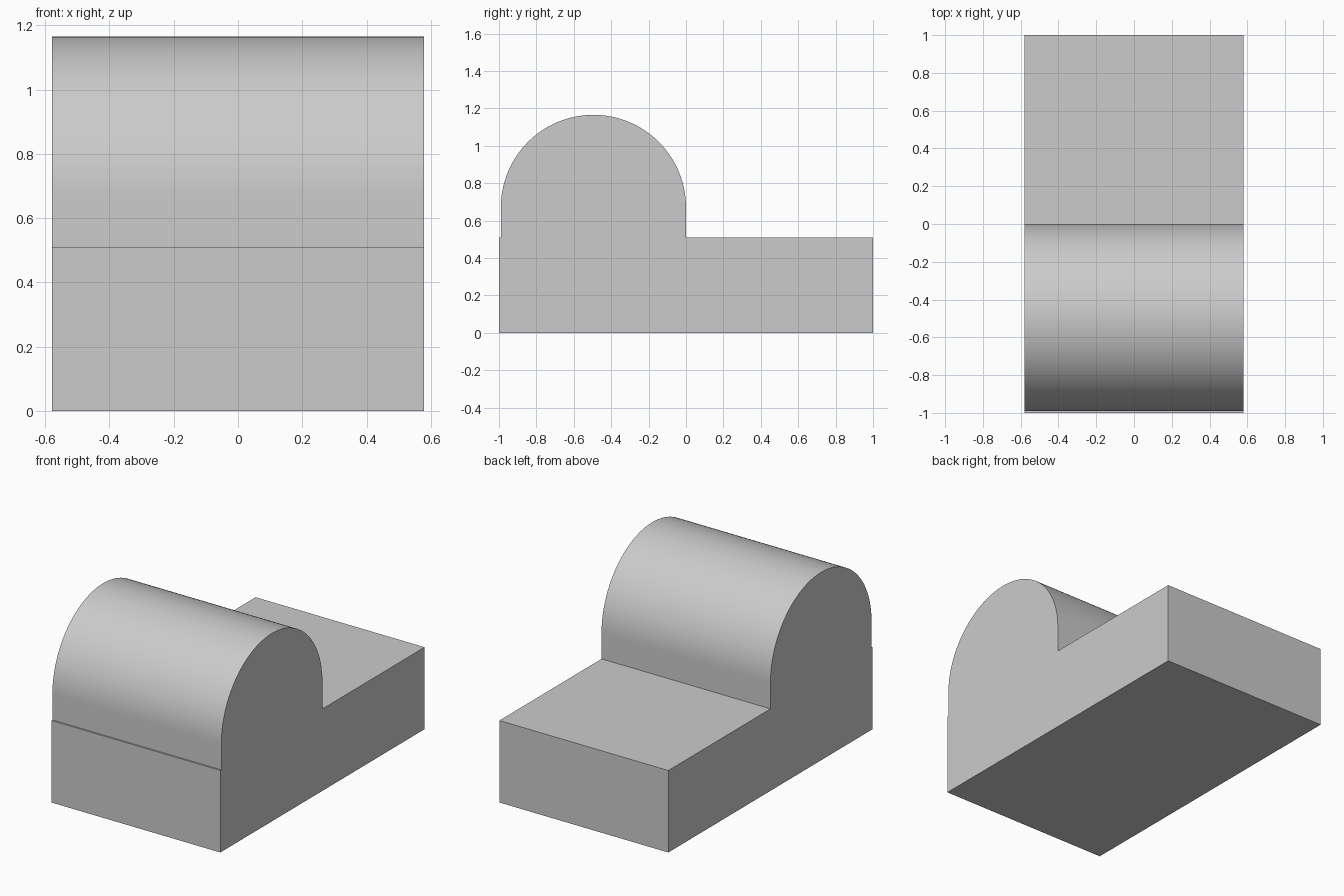
import bpy, bmesh, math

if "Cube" in bpy.data.objects:
    bpy.data.objects.remove(bpy.data.objects["Cube"])

HALF_W = 0.579   # half width in x
BASE_H = 0.508   # height of the base block


def extrude_profile(name, profile):
    """Extrude a closed (y, z) profile across the full width in x."""
    bm = bmesh.new()
    face = bm.faces.new([bm.verts.new((-HALF_W, y, z)) for y, z in profile])
    ext = bmesh.ops.extrude_face_region(bm, geom=[face])
    verts = [g for g in ext["geom"] if isinstance(g, bmesh.types.BMVert)]
    bmesh.ops.translate(bm, verts=verts, vec=(2 * HALF_W, 0, 0))
    bmesh.ops.recalc_face_normals(bm, faces=bm.faces[:])
    mesh = bpy.data.meshes.new(name)
    bm.to_mesh(mesh)
    bm.free()
    obj = bpy.data.objects.new(name, mesh)
    bpy.context.collection.objects.link(obj)
    return obj


# Flat base block
extrude_profile("base_block", [(-1, 0), (1, 0), (1, BASE_H), (-1, BASE_H)])

# Arched block on the front half: short straight walls under a half-round top
R, CY, CZ, STEPS = 0.495, -0.495, 0.67, 64
arc = [(CY + R * math.cos(math.pi * i / STEPS),
        CZ + R * math.sin(math.pi * i / STEPS)) for i in range(STEPS + 1)]
arch = extrude_profile("arched_block", [(CY - R, BASE_H), (CY + R, BASE_H)] + arc)

bpy.context.view_layer.objects.active = arch
arch.select_set(True)
bpy.ops.object.shade_smooth_by_angle(angle=math.radians(30))
